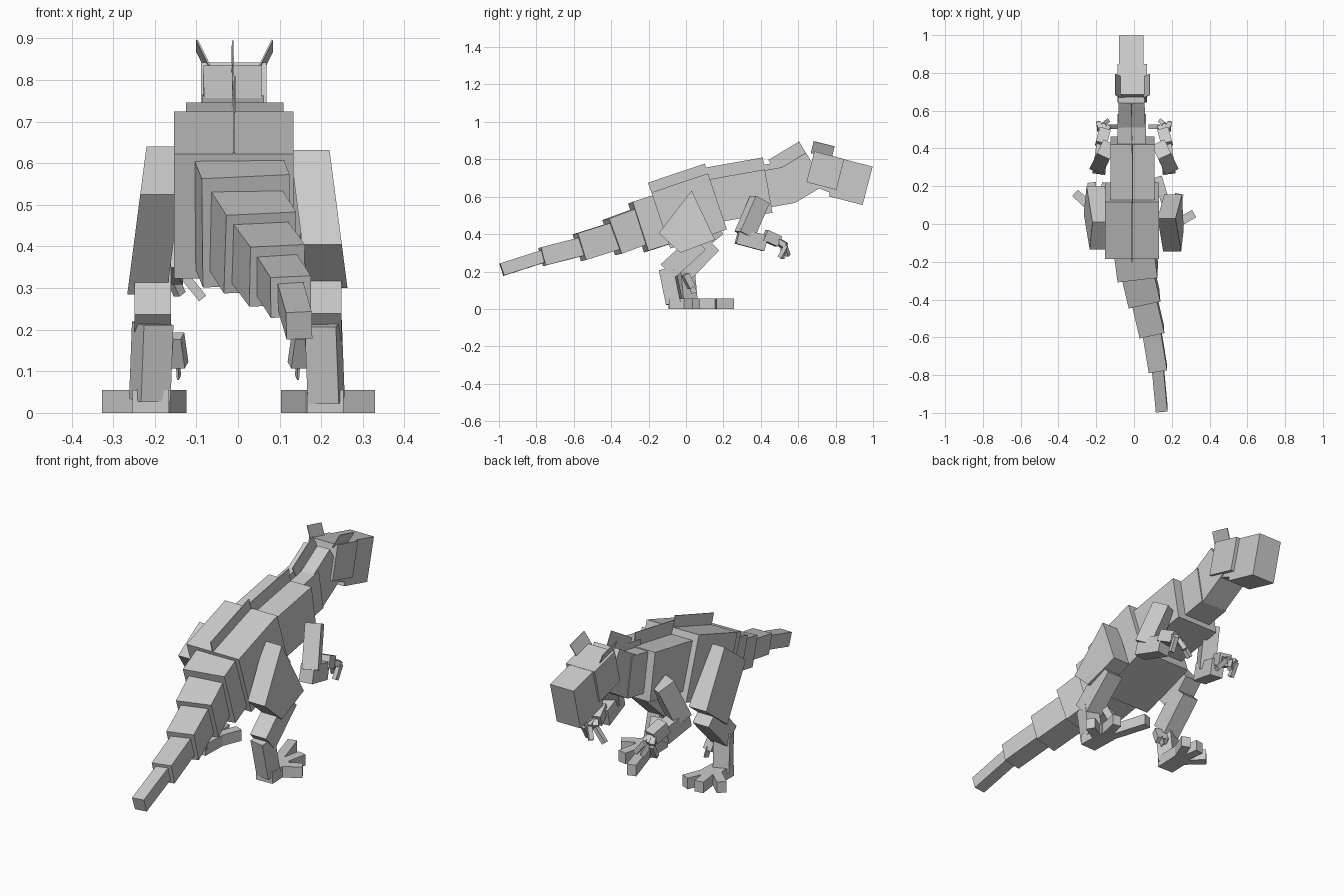
import bpy, bmesh
from mathutils import Matrix, Vector

cube = bpy.data.objects.get("Cube")
if cube:
    bpy.data.objects.remove(cube, do_unlink=True)

grey = bpy.data.materials.new("plain grey")
grey.use_nodes = True
grey.diffuse_color = (0.6, 0.6, 0.6, 1)
grey.node_tree.nodes["Principled BSDF"].inputs["Base Color"].default_value = (0.6, 0.6, 0.6, 1)


def finish(name, bm):
    bmesh.ops.recalc_face_normals(bm, faces=bm.faces)
    mesh = bpy.data.meshes.new(name)
    bm.to_mesh(mesh)
    bm.free()
    mesh.materials.append(grey)
    bpy.context.collection.objects.link(bpy.data.objects.new(name, mesh))


def bar(name, start, end, width, height, lift=0, roll=0):
    """Box running from start to end, shifted along its own up axis by lift."""
    a, b = Vector(start), Vector(end)
    ahead = (b - a).normalized()
    side = ahead.cross(Vector((0, 0, 1))).normalized()
    side = Matrix.Rotation(roll, 3, ahead) @ side
    up = side.cross(ahead)
    frame = Matrix((side, ahead, up)).transposed().to_4x4()
    frame.translation = (a + b) / 2 + up * lift
    bm = bmesh.new()
    bmesh.ops.create_cube(bm, size=1)
    bm.transform(frame @ Matrix.Diagonal((width, (b - a).length, height, 1)))
    finish(name, bm)


def slab(name, side, profile, inner, outer, lean):
    """Side profile given thickness across x, splayed outward toward the ground."""
    bm = bmesh.new()
    rings = [[bm.verts.new((side * (x + lean * (profile[1][1] - z)), y, z))
              for y, z in profile] for x in (inner, outer)]
    bm.faces.new(rings[0])
    bm.faces.new(rings[1])
    for i in range(len(profile)):
        j = (i + 1) % len(profile)
        bm.faces.new((rings[0][i], rings[0][j], rings[1][j], rings[1][i]))
    finish(name, bm)


# Torso and neck, each carrying a thin crest plate along its spine
trunk = [
    ("hips", (-.01, -.135, .473), (-.01, .168, .575), .287, .316, .055),
    ("chest", (-.008, .137, .576), (-.008, .442, .63), .235, .235, .065),
    ("neck_base", (-.012, .396, .635), (-.012, .564, .665), .15, .2, .03),
    ("neck", (-.012, .528, .651), (-.014, .692, .749), .14, .2, .07),
]
for name, a, b, w, h, crest in trunk:
    bar(name, a, b, w, h)
    bar(name + "_crest", a, b, .004, crest, lift=(h + crest) / 2)

# Head with snout, jaw and ear plates
bar("head", (-.01, .665, .76), (-.01, .825, .719), .157, .17)
bar("snout", (-.015, .79, .705), (-.015, .971, .658), .13, .212)
bar("jaw", (-.013, .69, .705), (-.013, .88, .634), .125, .1)
for side, label in ((1, "left"), (-1, "right")):
    bar(label + "_ear", (side * .075 - .008, .675, .865), (side * .075 - .008, .787, .837),
        .004, .072, roll=side * .45)

# Tail, narrowing and drifting sideways
spine = [(0, -.1, .487), (.02, -.255, .437), (.053, -.395, .385),
         (.094, -.57, .33), (.127, -.77, .279), (.147, -.985, .21)]
sizes = [(.213, .275), (.172, .2), (.134, .15), (.098, .1), (.062, .068)]
for i, (w, h) in enumerate(sizes):
    a, b = Vector(spine[i]), Vector(spine[i + 1])
    bar("tail_%d" % (i + 1), b, a + (a - b) * .1, w, h, roll=-.05)

# Striding legs: thigh profile, knee, ankle, foot offset and toe tips per side
stride = {
    1: ([(-.145, .405), (.03, .632), (.155, .37), (-.03, .3)],
        (.07, .355), (-.1, .2), 0, [(.318, .055), (.24, .16), (.125, .25)]),
    -1: ([(-.135, .525), (.01, .64), (.2, .4), (.055, .285)],
         (.14, .35), (-.005, .2), .075, [(.312, .165), (.225, .22), (.145, .215)])}
for side, label in ((1, "left"), (-1, "right")):
    def limb(part, a, b, w, h):
        bar(label + "_" + part, (side * a[0], *a[1:]), (side * b[0], *b[1:]), w, h)

    thigh, knee, ankle, step, toes = stride[side]
    slab(label + "_thigh", side, thigh, .125, .22, .13)
    limb("shin", (.205, *knee), (.205, *ankle), .088, .105)
    limb("ankle", (.205, ankle[0], .215), (.212, -.062 + step, .03), .076, .08)
    limb("spur", (.16, -.005, .185), (.15, .03, .115), .055, .035)
    limb("spur_claw", (.145, .028, .13), (.142, .045, .085), .005, .03)
    limb("heel", (.21, -.093 + step, .0275), (.205, .05 + step, .0275), .088, .055)
    for i, (x, y) in enumerate(toes):
        limb("toe_%d" % (i + 1), (.205, -.01 + step, .0275), (x, y, .0275), .045, .055)

    # Arms with three hooked fingers
    limb("upper_arm", (.145, .395, .585), (.185, .312, .395), .075, .09)
    limb("forearm", (.185, .275, .39), (.165, .425, .35), .068, .085)
    limb("palm", (.175, .42, .395), (.155, .495, .36), .06, .06)
    for i, tip in enumerate([(.185, .5, .275), (.14, .545, .285), (.085, .515, .275)]):
        knuckle = (tip[0] * .5 + .095, .535 - .01 * i, .34)
        limb("finger_%d" % (i + 1), (.16, .475, .375), knuckle, .026, .028)
        limb("claw_%d" % (i + 1), knuckle, tip, .022, .022)
